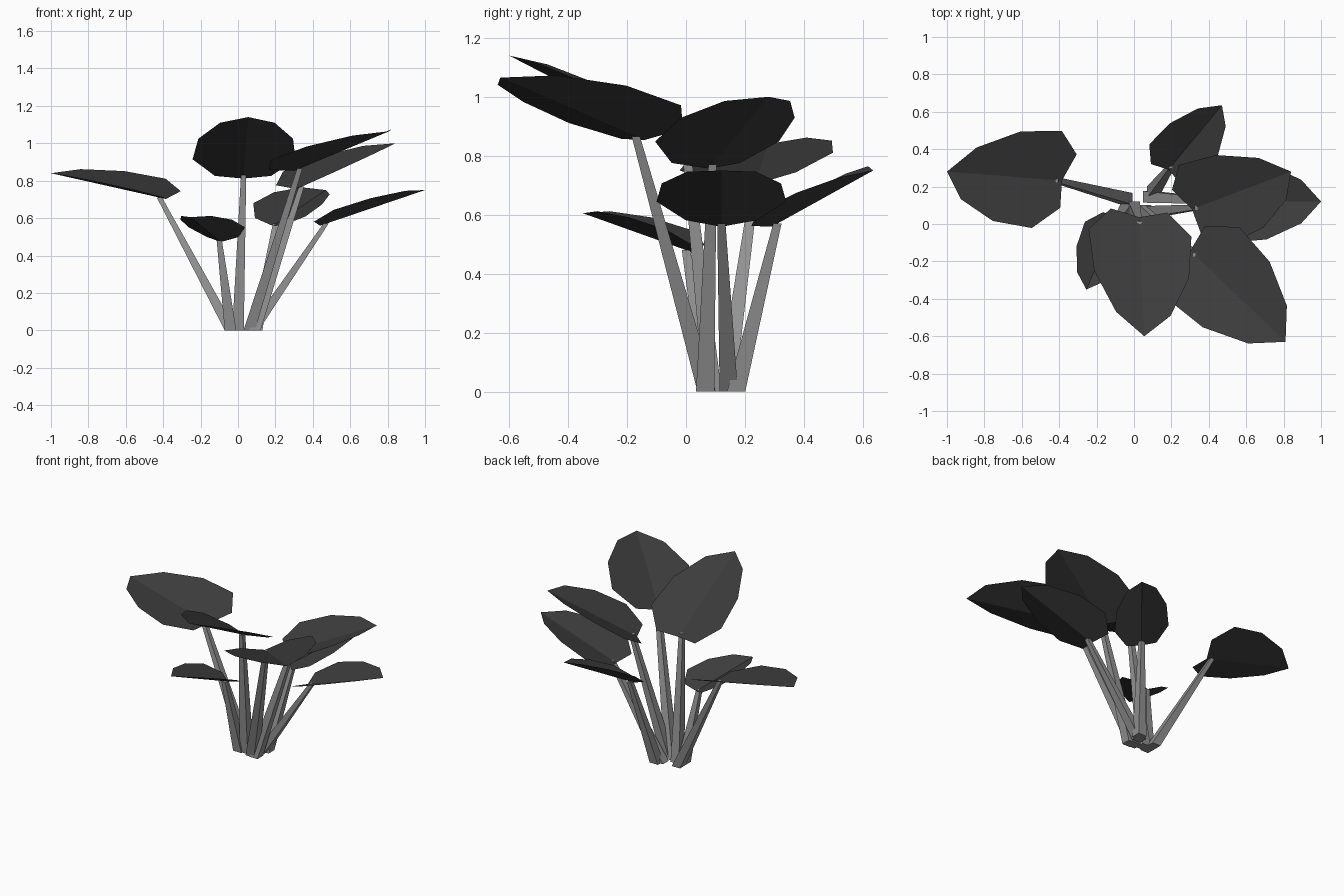
import bpy
import bmesh
from mathutils import Vector

cube = bpy.data.objects.get("Cube")
if cube:
    bpy.data.objects.remove(cube)


def make_material(name, grey):
    mat = bpy.data.materials.new(name)
    mat.use_nodes = True
    colour = (grey, grey, grey, 1.0)
    mat.diffuse_color = colour
    mat.node_tree.nodes["Principled BSDF"].inputs["Base Color"].default_value = colour
    return mat


LEAF_MAT = make_material("dark leaf grey", 0.045)
STEM_MAT = make_material("pale stem grey", 0.29)

# Half outline of a heart-shaped leaf: (along the midrib, out to the side)
HALF_OUTLINE = [(-0.12, 0.55), (0.08, 1.0), (0.45, 0.92), (0.8, 0.53)]
NOTCH = -0.06
FOLD = 0.06          # rise of the leaf edge above the midrib


def finish(bm, name, mat):
    mesh = bpy.data.meshes.new(name)
    bm.to_mesh(mesh)
    bm.free()
    mesh.materials.append(mat)
    obj = bpy.data.objects.new(name, mesh)
    bpy.context.collection.objects.link(obj)
    return obj


def build_leaf(name, joint, along, side):
    """Folded low-poly leaf from its stem joint, midrib vector and side vector."""
    joint, along, side = Vector(joint), Vector(along), Vector(side)
    bm = bmesh.new()

    def point(u, v):
        return bm.verts.new(joint + along * u + side * v + Vector((0, 0, FOLD * abs(v))))

    # Midrib, with its first point in the notch between the two lobes
    rib = [point(NOTCH, 0)] + [point(u, 0) for u, v in HALF_OUTLINE[1:]]
    tip = point(1, 0)
    for sign in (1, -1):
        edge = [point(u, sign * v) for u, v in HALF_OUTLINE]
        faces = [(rib[i], edge[i], edge[i + 1], rib[i + 1]) for i in range(len(edge) - 1)]
        faces.append((rib[-1], edge[-1], tip))
        for face in faces:
            bm.faces.new(face if sign < 0 else face[::-1])
    bmesh.ops.recalc_face_normals(bm, faces=bm.faces)
    bm.normal_update()
    # Keep the upper side as the outside
    if sum(f.normal.z for f in bm.faces) < 0:
        bmesh.ops.reverse_faces(bm, faces=bm.faces)
    return finish(bm, name, LEAF_MAT)


def build_stem(name, foot, joint):
    """Four-sided tapered stem, cut level at both ends."""
    bm = bmesh.new()
    rings = []
    for centre, half in ((Vector((*foot, 0)), 0.031), (Vector(joint), 0.014)):
        corners = ((-half, -half), (half, -half), (half, half), (-half, half))
        rings.append([bm.verts.new(centre + Vector((x, y, 0))) for x, y in corners])
    low, high = rings
    for i in range(4):
        j = (i + 1) % 4
        bm.faces.new((low[i], low[j], high[j], high[i]))
    bm.faces.new(low[::-1])
    bm.faces.new(high)
    return finish(bm, name, STEM_MAT)


# Each plant part: name, stem foot, stem joint, midrib vector, side vector
PARTS = [
    ("right_side", (-0.04, 0.135), (-0.42, 0.235, 0.71), (-0.58, 0.045, 0.13), (0.08, 0.26, 0.03)),
    ("front_tall", (0, 0.09), (0.03, 0, 0.83), (0.025, -0.6, 0.31), (0.275, -0.02, 0)),
    ("front_left", (0.06, 0.07), (0.33, -0.17, 0.865), (0.48, -0.46, 0.2), (0.195, 0.19, 0.03)),
    ("left_upper", (0.09, 0.065), (0.34, 0.09, 0.77), (0.5, 0.19, 0.23), (-0.14, 0.21, 0)),
    ("left_lower", (0.08, 0.145), (0.47, 0.12, 0.57), (0.53, 0, 0.18), (0, 0.22, 0)),
    ("back", (0.1, 0.17), (0.2, 0.31, 0.57), (0.27, 0.325, 0.18), (-0.14, 0.09, 0.035)),
    ("front_low", (-0.04, 0.08), (-0.1, 0, 0.48), (-0.155, -0.35, 0.125), (-0.15, 0.04, 0)),
]

for name, foot, joint, along, side in PARTS:
    build_stem(name + "_stem", foot, joint)
    build_leaf(name + "_leaf", joint, along, side)
